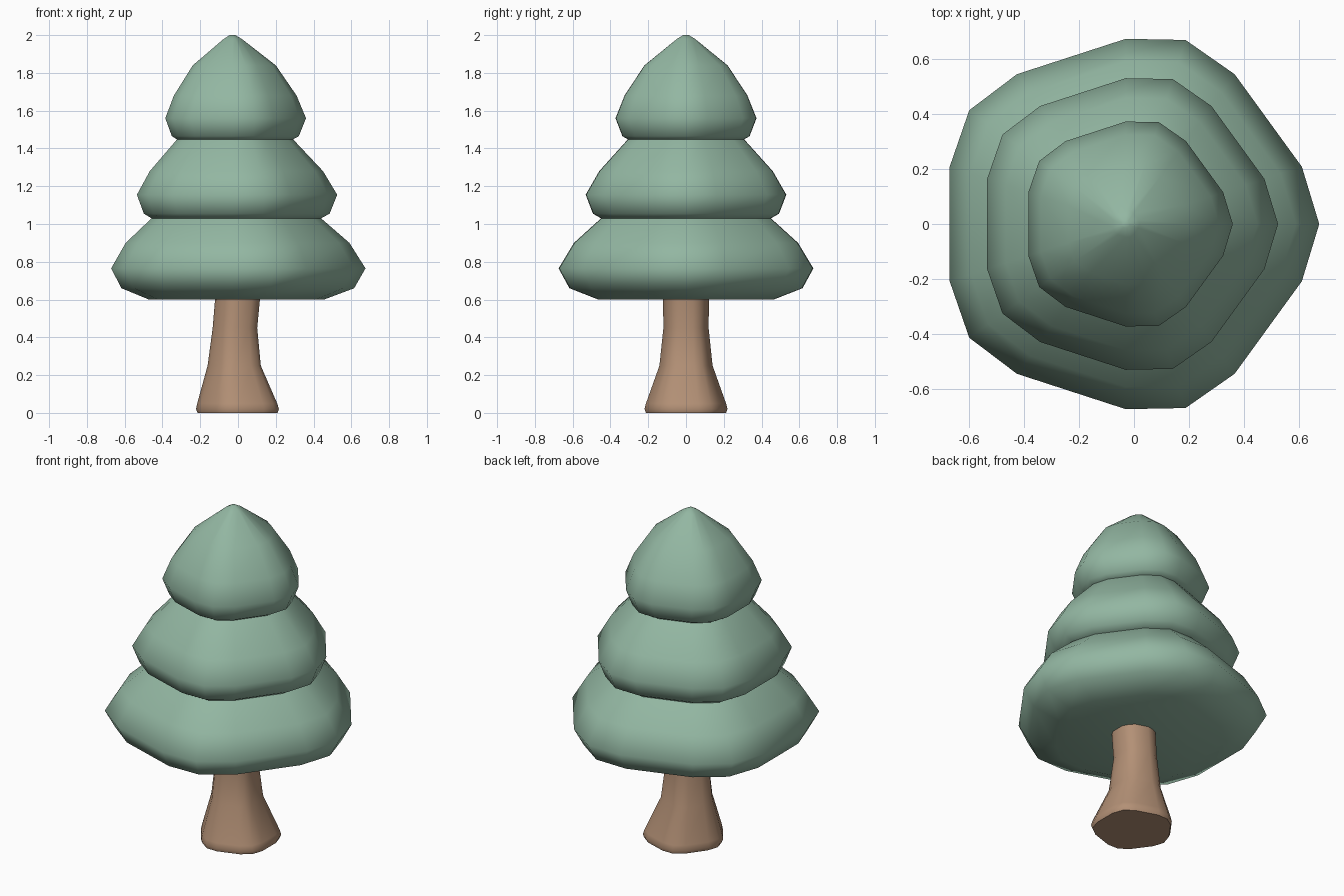
import bpy, bmesh
from math import cos, sin, radians

if "Cube" in bpy.data.objects:
    bpy.data.objects.remove(bpy.data.objects["Cube"])


def material(name, rgb):
    m = bpy.data.materials.new(name)
    m.diffuse_color = (*rgb, 1)
    m.use_nodes = True
    m.node_tree.nodes["Principled BSDF"].inputs["Base Color"].default_value = m.diffuse_color
    return m


def lathe(name, rings, start, mat, angle):
    """Stack rounded-pentagon rings given as (radius, z, centre x, flank ratio)."""
    bm = bmesh.new()
    loops = []
    for r, z, cx, flank in rings:
        loop = []
        for k in range(5):
            for off in (-18, 0, 18):
                a = radians(start + 72 * k + off)
                q = r * (flank if off else 1)
                loop.append(bm.verts.new((cx + q * cos(a), q * sin(a), z)))
        loops.append(loop)
    n = len(loops[0])
    for lo, hi in zip(loops, loops[1:]):
        for i in range(n):
            j = (i + 1) % n
            bm.faces.new((lo[i], lo[j], hi[j], hi[i]))
    bm.faces.new(loops[0][::-1])
    bm.faces.new(loops[-1])
    me = bpy.data.meshes.new(name)
    bm.to_mesh(me)
    bm.free()
    ob = bpy.data.objects.new(name, me)
    bpy.context.collection.objects.link(ob)
    me.materials.append(mat)
    bpy.ops.object.select_all(action='DESELECT')
    ob.select_set(True)
    bpy.context.view_layer.objects.active = ob
    bpy.ops.object.shade_smooth_by_angle(angle=radians(angle))
    return ob


green = material("foliage_green", (0.29, 0.47, 0.36))
brown = material("bark_brown", (0.45, 0.28, 0.18))

# Trunk: flared base, slight sway, rounder towards the top
lathe("trunk", [(0.222, 0.0, 0.008, 0.955), (0.23, 0.02, 0.008, 0.955),
                (0.222, 0.05, 0.006, 0.955), (0.148, 0.25, -0.013, 0.95),
                (0.122, 0.45, -0.012, 0.98), (0.122, 0.62, 0.002, 1.0)],
      180, brown, 50)

# Foliage tiers: (radius, z) profiles from underside to top
tiers = {
    "lower_foliage": [(0.485, 0.60), (0.645, 0.66), (0.705, 0.765),
                      (0.62, 0.90), (0.47, 1.03), (0.33, 1.13)],
    "middle_foliage": [(0.38, 1.01), (0.47, 1.03), (0.515, 1.055), (0.555, 1.155),
                       (0.48, 1.28), (0.32, 1.45), (0.2, 1.54)],
    "top_foliage": [(0.25, 1.43), (0.32, 1.447), (0.352, 1.465), (0.39, 1.56),
                    (0.34, 1.68), (0.23, 1.84), (0.05, 1.98), (0.015, 2.0)],
}
for name, profile in tiers.items():
    lathe(name, [(r, z, -0.03, 0.957) for r, z in profile], 0, green, 75)
